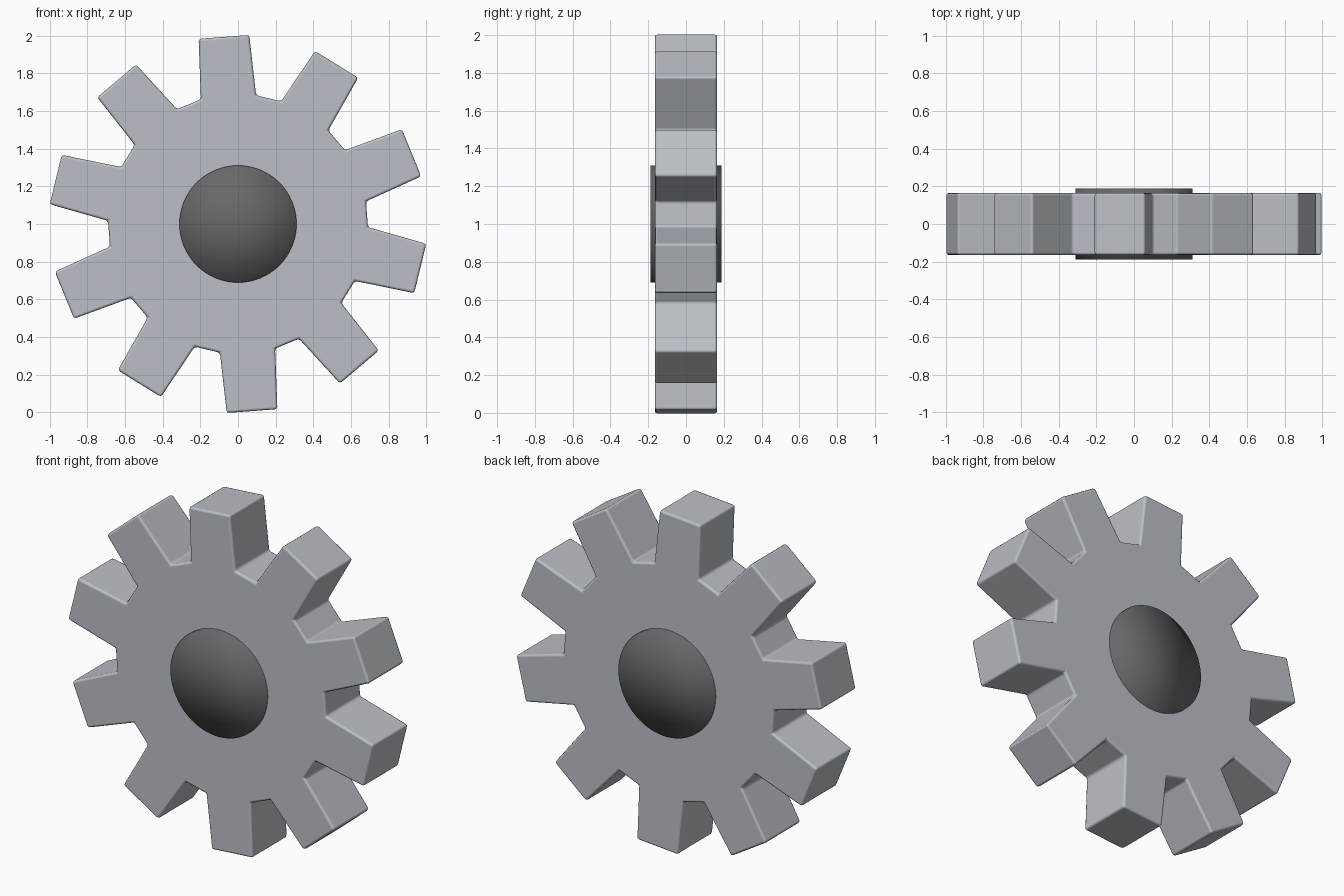
import bpy, bmesh, math
from mathutils import Vector

if "Cube" in bpy.data.objects:
    bpy.data.objects.remove(bpy.data.objects["Cube"])

TEETH = 10
CENTRE = Vector((0, 0, 1))


def material(name, rgb):
    m = bpy.data.materials.new(name)
    m.diffuse_color = (*rgb, 1)
    m.use_nodes = True
    m.node_tree.nodes["Principled BSDF"].inputs["Base Color"].default_value = m.diffuse_color
    return m


steel = material("light steel", (0.50, 0.53, 0.57))
dark = material("dark steel", (0.14, 0.135, 0.145))

# Gear: one tooth profile (distance out, sideways) repeated around the centre
tooth = [(0.675, 0.147), (0.997, 0.135), (0.997, -0.135), (0.675, -0.147)]
half_depth = 0.165
bm = bmesh.new()
ring = []
for i in range(TEETH):
    a = math.radians(94.3) - i * math.tau / TEETH
    out = Vector((math.cos(a), 0, math.sin(a)))
    side = Vector((-math.sin(a), 0, math.cos(a)))
    for u, t in tooth:
        ring.append(bm.verts.new(CENTRE + out * u + side * t + Vector((0, -half_depth, 0))))
front = bm.faces.new(ring)
extruded = bmesh.ops.extrude_face_region(bm, geom=[front], use_keep_orig=True)
back = [v for v in extruded["geom"] if isinstance(v, bmesh.types.BMVert)]
bmesh.ops.translate(bm, verts=back, vec=(0, 2 * half_depth, 0))
bmesh.ops.recalc_face_normals(bm, faces=bm.faces[:])
mesh = bpy.data.meshes.new("gear_wheel")
bm.to_mesh(mesh)
bm.free()
gear = bpy.data.objects.new("gear_wheel", mesh)
bpy.context.collection.objects.link(gear)
mesh.materials.append(steel)
for p in mesh.polygons:
    p.use_smooth = True

# Soft rounded edges
bevel = gear.modifiers.new("rounded edges", "BEVEL")
bevel.width = 0.014
bevel.segments = 2
bevel.limit_method = "ANGLE"
bevel.angle_limit = math.radians(20)
bevel.harden_normals = True

# Axle: short drum through the hub, softly shaded over its rim
bpy.ops.mesh.primitive_cylinder_add(
    vertices=64, radius=0.311, depth=0.376, end_fill_type="TRIFAN",
    location=CENTRE, rotation=(math.pi / 2, 0, 0))
axle = bpy.context.object
axle.name = "axle"
axle.data.materials.append(dark)
bpy.ops.object.shade_smooth()
